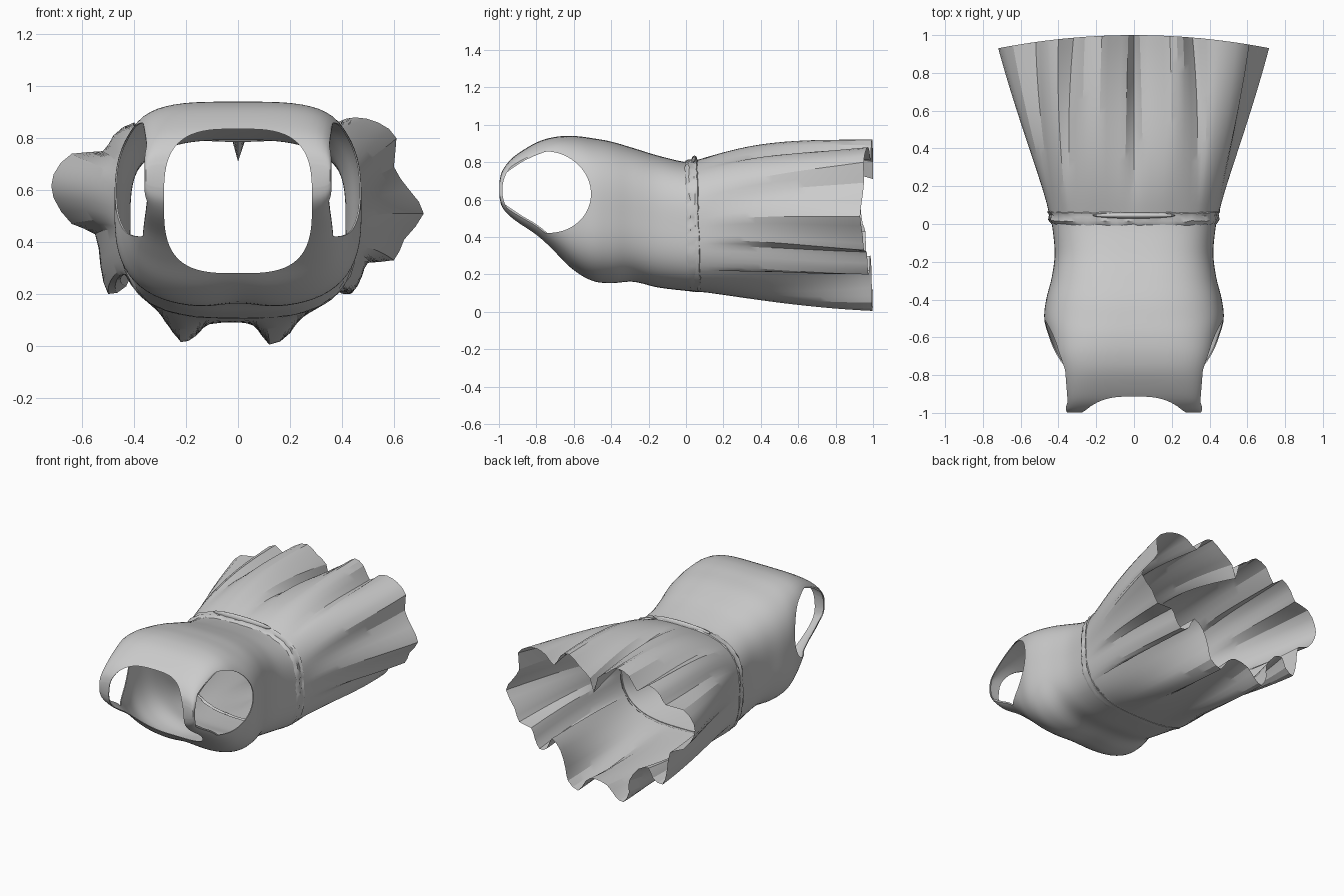
import bpy, bmesh, math, random
from mathutils import Vector

if "Cube" in bpy.data.objects:
    bpy.data.objects.remove(bpy.data.objects["Cube"])

random.seed(4)
SEG = 96


def spline(pts, t, closed=False):
    """Catmull-Rom value at t (measured in control point steps)."""
    n = len(pts)
    i = int(math.floor(t))
    if not closed:
        i = min(max(i, 0), n - 2)
    f = t - i
    get = lambda k: Vector(pts[k % n] if closed else pts[min(max(k, 0), n - 1)])
    a, b, c, d = (get(i + k) for k in (-1, 0, 1, 2))
    return 0.5 * (2 * b + (c - a) * f + (2 * a - 5 * b + 4 * c - d) * f * f
                  + (3 * b - a - 3 * c + d) * f ** 3)


def oval(angle, w, zb, zt, n=3.0):
    """Point on a rounded-box section, as x and z."""
    c, s = math.cos(angle), math.sin(angle)
    r = (abs(c) ** n + abs(s) ** n) ** (-1 / n)
    return w * c * r, (zb + zt) / 2 + (zt - zb) / 2 * s * r


def loft(name, rings, cap=False):
    """Skin closed rings; cap zips the first ring shut."""
    bm = bmesh.new()
    vs = [[bm.verts.new(p) for p in ring] for ring in rings]
    n = len(rings[0])
    for a, b in zip(vs, vs[1:]):
        for i in range(n):
            j = (i + 1) % n
            bm.faces.new((a[i], a[j], b[j], b[i]))
    if cap:
        r = vs[0]
        for i in range(n // 2):
            quad = [r[i], r[i + 1], r[n - i - 1], r[(n - i) % n]]
            bm.faces.new(list(dict.fromkeys(quad)))
    bmesh.ops.recalc_face_normals(bm, faces=bm.faces)
    me = bpy.data.meshes.new(name)
    bm.to_mesh(me)
    bm.free()
    ob = bpy.data.objects.new(name, me)
    bpy.context.collection.objects.link(ob)
    return ob


def prism(name, a, b):
    """Closed solid between two matching outlines."""
    ob = loft(name, [a, b])
    bm = bmesh.new()
    bm.from_mesh(ob.data)
    bmesh.ops.holes_fill(bm, edges=bm.edges)
    bmesh.ops.recalc_face_normals(bm, faces=bm.faces)
    bm.to_mesh(ob.data)
    bm.free()
    ob.hide_render = True
    return ob


def smooth(ob, deg):
    bpy.ops.object.select_all(action='DESELECT')
    ob.select_set(True)
    bpy.context.view_layer.objects.active = ob
    bpy.ops.object.shade_smooth_by_angle(angle=math.radians(deg))


angles = [2 * math.pi * i / SEG for i in range(SEG)]

# bodice: y, half width, lower z, upper z, squareness, from shoulders to waist
body = [(-.997, .355, .61, .70, 6), (-.98, .36, .55, .76, 6), (-.92, .368, .485, .83, 5.5),
        (-.8, .395, .40, .905, 4.5), (-.7, .425, .315, .935, 4), (-.6, .452, .22, .94, 3.5),
        (-.5, .475, .16, .928, 3.1), (-.4, .465, .147, .91, 3), (-.28, .435, .157, .875, 3),
        (-.15, .42, .13, .835, 3), (0, .435, .112, .80, 3), (.065, .45, .106, .805, 3)]
rings = []
for k in range((len(body) - 1) * 5 + 1):
    y, w, zb, zt, sq = spline([Vector(p) for p in body], k / 5)
    ring = []
    for a in angles:
        x, z = oval(a, w, zb, zt, sq)
        if z < .4:  # slight valley at the centre of the bust
            z += .02 * math.exp(-(x / .1) ** 2 - ((y + .45) / .15) ** 2)
        ring.append((x, y, z))
    rings.append(ring)
bodice = loft("bodice", rings, cap=True)
m = bodice.modifiers.new("thickness", 'SOLIDIFY')
m.thickness, m.offset = .006, -1

# neck and arm openings
neck = [oval(a, .285, .28, .835, 3.2) for a in angles]
cutters = [prism("neck_cutter", [(x, -1.2, z) for x, z in neck],
                 [(x, -.5, z) for x, z in neck])]
for s in (-1, 1):
    arm = [(-.745 + .237 * math.cos(a),
            .64 + .218 * math.sin(a) - .01 * math.cos(a)) for a in angles]
    cutters.append(prism("arm_cutter",
                         [(s * (.348 + .08 * (y + .98)), y, z) for y, z in arm],
                         [(s * .7, y, z) for y, z in arm]))
for c in cutters:
    m = bodice.modifiers.new("opening", 'BOOLEAN')
    m.operation, m.solver, m.object = 'DIFFERENCE', 'EXACT', c
bpy.context.view_layer.objects.active = bodice
for m in list(bodice.modifiers):
    bpy.ops.object.modifier_apply(modifier=m.name)
for c in cutters:
    bpy.data.objects.remove(c)
smooth(bodice, 40)

# skirt: hem outline (x, z), clockwise from the centre fold on top
hem = [(0, .71), (.03, .80), (.11, .86), (.19, .92), (.26, .89), (.31, .81), (.38, .86),
       (.45, .88), (.54, .86), (.61, .80), (.60, .69), (.66, .60), (.715, .51), (.64, .41),
       (.60, .33), (.50, .32), (.47, .26), (.43, .20), (.37, .22), (.33, .30), (.26, .24),
       (.22, .13), (.20, .05), (.12, .005), (.06, .09), (0, .12), (-.1, .10), (-.16, .04),
       (-.22, .015), (-.26, .09), (-.26, .17), (-.33, .27), (-.40, .29), (-.43, .23),
       (-.50, .20), (-.53, .31), (-.55, .43), (-.64, .47), (-.71, .57), (-.71, .66),
       (-.64, .74), (-.52, .75), (-.48, .81), (-.40, .86), (-.32, .80), (-.26, .89),
       (-.17, .92), (-.10, .87), (-.03, .82)]
SUB = 2
N = len(hem) * SUB
edge = [spline(hem, i / SUB, True) for i in range(N)]
turn = []
for i, p in enumerate(edge):
    even = math.pi / 2 - 2 * math.pi * i / N
    own = math.atan2(p.y - .47, p.x)
    diff = (own - even + math.pi) % (2 * math.pi) - math.pi
    turn.append(even + .6 * diff)
rings = []
STEPS = 20
for k in range(STEPS + 1):
    t = k / STEPS
    blend = t ** 1.25
    ring = []
    for i, p in enumerate(edge):
        x, z = oval(turn[i], .452 + .08 * t, .106 - .07 * t,
                    .81 + .12 * (1 - (1 - t) ** 2.5))
        x += (p.x - x) * blend
        z += (p.y - z) * blend
        y0 = .065 - .03 * (z - .45)
        y1 = 1 - .07 * min(1, abs(p.x) / .72) ** 2
        ring.append((x, y0 + (y1 - y0) * t, z))
    rings.append(ring)
smooth(loft("skirt", rings), 22)

# gathered waistband with small wrinkles
rings = []
for dy, grow in ((-.05, -.004), (-.03, .008), (-.005, .004), (.012, .013), (.025, -.004)):
    ring = []
    for a in angles:
        g = grow + random.uniform(-.004, .004)
        x, z = oval(a, .443 + g, .11 - g * .3, .805 + g)
        ring.append((x, .055 + dy - .03 * (z - .45) + random.uniform(-.004, .004), z))
    rings.append(ring)
smooth(loft("waistband", rings), 40)

# pinched peak of the waistband at the centre back
bpy.ops.mesh.primitive_uv_sphere_add(segments=16, ring_count=8, radius=1,
                                     location=(.0, .045, .81))
peak = bpy.context.object
peak.name = "waistband_pinch"
peak.scale = (.22, .016, .025)
smooth(peak, 40)
